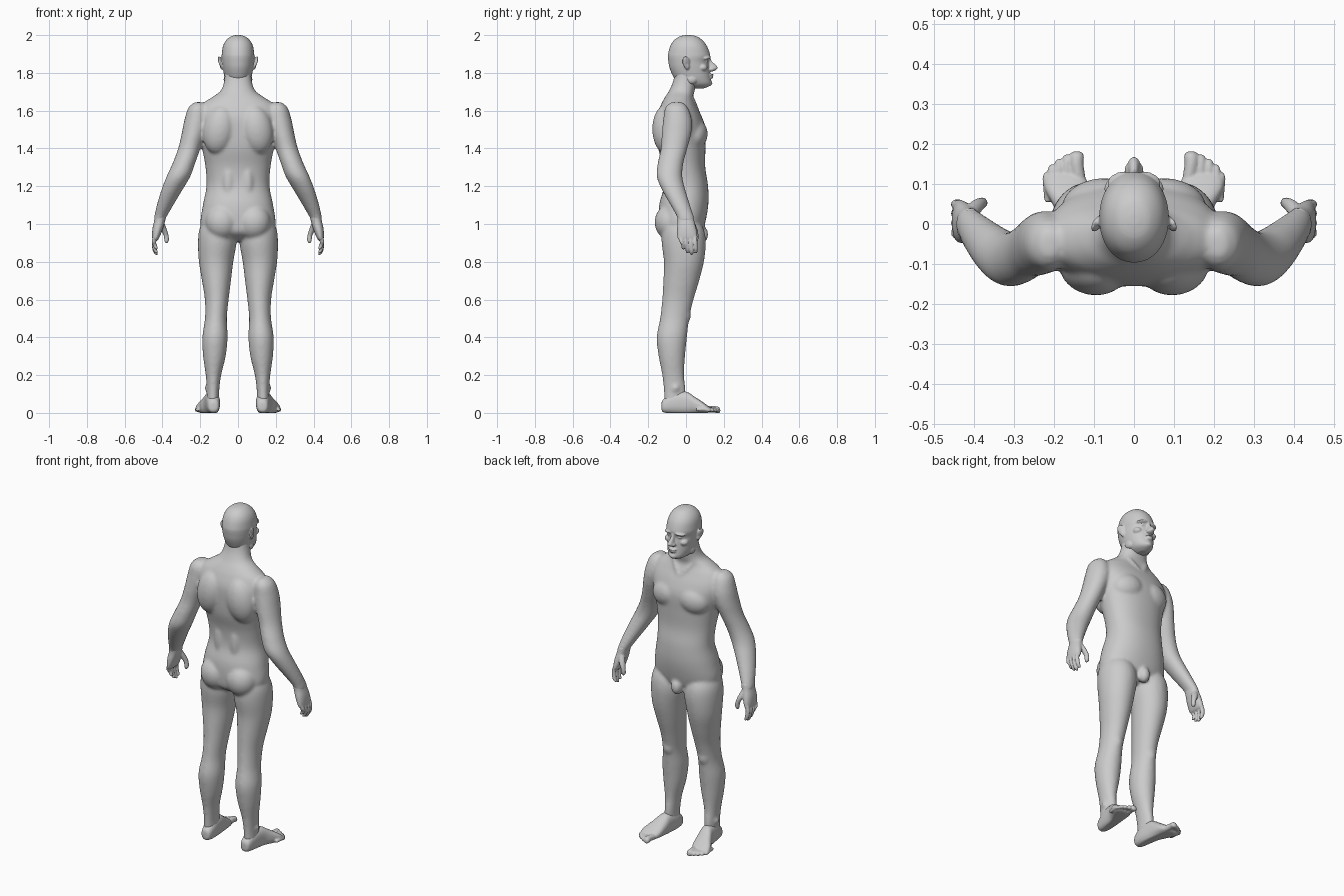
import bpy, bmesh, math
from mathutils import Matrix, Vector, Euler


def spline(rows, steps=5):
    """Catmull-Rom interpolation of a list of equal-length tuples."""
    out = []
    for i in range(len(rows) - 1):
        p0, p1 = rows[max(i - 1, 0)], rows[i]
        p2, p3 = rows[i + 1], rows[min(i + 2, len(rows) - 1)]
        for k in range(steps):
            t = k / steps
            out.append([0.5 * (2 * b + (c - a) * t + (2 * a - 5 * b + 4 * c - d) * t * t
                               + (3 * b - a - 3 * c + d) * t ** 3)
                        for a, b, c, d in zip(p0, p1, p2, p3)])
    return out + [list(rows[-1])]


def loft(bm, rows, axis='z', power=2.0, sides=32):
    """Closed tube through (x, y, z, r1, r2) sections, flat to the given axis."""
    rings = []
    for x, y, z, r1, r2 in spline(rows):
        r1, r2 = max(r1, .002), max(r2, .002)
        ring = []
        for k in range(sides):
            a = math.tau * k / sides
            c, s = math.cos(a), math.sin(a)
            u = r1 * math.copysign(abs(c) ** (2 / power), c)
            v = r2 * math.copysign(abs(s) ** (2 / power), s)
            co = (x + u, y + v, z) if axis == 'z' else (x + u, y, max(z + v, 0))
            ring.append(bm.verts.new(co))
        rings.append(ring)
    for a, b in zip(rings, rings[1:]):
        for k in range(sides):
            j = (k + 1) % sides
            bm.faces.new((a[k], a[j], b[j], b[k]))
    bm.faces.new(rings[0])
    bm.faces.new(rings[-1])


def blob(bm, loc, size, rot=(0, 0, 0)):
    """Ellipsoid, used for muscles and facial forms."""
    m = (Matrix.Translation(loc) @ Euler([math.radians(r) for r in rot]).to_matrix().to_4x4()
         @ Matrix.Diagonal(Vector((*size, 1))))
    bmesh.ops.create_uvsphere(bm, u_segments=32, v_segments=20, radius=1, matrix=m)


def finish(name, bm, voxel, smooth):
    """Mirror the half, fuse all the forms into one skin and soften the joins."""
    bmesh.ops.recalc_face_normals(bm, faces=bm.faces)
    me = bpy.data.meshes.new(name)
    bm.to_mesh(me)
    bm.free()
    me.shade_smooth()
    ob = bpy.data.objects.new(name, me)
    bpy.context.collection.objects.link(ob)
    mir = ob.modifiers.new("mirror", 'MIRROR')
    mir.use_mirror_merge = False
    rem = ob.modifiers.new("fuse", 'REMESH')
    rem.mode = 'VOXEL'
    rem.voxel_size = voxel
    rem.use_smooth_shade = True
    sm = ob.modifiers.new("soften", 'SMOOTH')
    sm.factor = 0.5
    sm.iterations = smooth
    return ob


# ---- body: torso with neck, arms, legs ----
bm = bmesh.new()
torso = [  # z, centre y, half width, half depth
    (.91, -.02, .06, .05), (.95, -.025, .16, .105), (1.0, -.022, .198, .122),
    (1.1, -.012, .186, .13), (1.2, 0, .167, .117), (1.3, -.01, .172, .112),
    (1.4, -.022, .19, .125), (1.5, -.025, .212, .13), (1.57, -.035, .222, .118),
    (1.63, -.04, .195, .093), (1.67, -.037, .14, .075), (1.705, -.022, .092, .068),
    (1.76, -.005, .073, .062), (1.84, .005, .068, .058)]
loft(bm, [(0, y, z, rx, ry) for z, y, rx, ry in torso], power=2.2, sides=48)
loft(bm, [  # arm
    (.21, -.05, 1.645, .02, .03), (.213, -.05, 1.615, .05, .06), (.22, -.045, 1.55, .064, .076),
    (.235, -.05, 1.48, .063, .078), (.258, -.063, 1.40, .059, .07), (.287, -.082, 1.32, .06, .068),
    (.316, -.087, 1.25, .063, .068), (.35, -.065, 1.18, .056, .062), (.386, -.03, 1.10, .044, .052),
    (.41, -.004, 1.04, .033, .045), (.418, 0, 1.01, .028, .044)])
loft(bm, [  # leg
    (.11, -.02, 1.03, .07, .08), (.11, -.015, .97, .095, .11), (.11, -.012, .9, .102, .117),
    (.116, -.011, .8, .091, .106), (.114, -.025, .7, .077, .095), (.1125, -.043, .6, .063, .083),
    (.117, -.06, .5, .058, .077), (.122, -.075, .4, .067, .08), (.125, -.075, .3, .06, .07),
    (.13, -.068, .2, .041, .058), (.132, -.06, .12, .033, .058), (.133, -.06, .06, .033, .055)])
blob(bm, (.092, .055, 1.475), (.09, .058, .075), (0, 15, -12))    # chest muscle
blob(bm, (.1, -.108, 1.5), (.085, .07, .13), (0, -10, 8))         # shoulder blade
blob(bm, (.085, -.083, 1.01), (.088, .083, .095))                 # buttock
blob(bm, (.05, -.075, 1.22), (.04, .05, .14))                     # lower back muscle
blob(bm, (.117, -.004, .52), (.035, .03, .05))                    # kneecap
blob(bm, (.035, .045, 1.64), (.012, .012, .07), (20, 35, 0))      # neck cord
blob(bm, (0, .082, .945), (.033, .036, .047))                     # groin
blob(bm, (.165, -.055, .13), (.012, .018, .02))                   # ankle bone
finish("body", bm, .008, 10)

# ---- head ----
bm = bmesh.new()
skull = [
    (2.0, .012, .012, .014), (1.992, .012, .04, .048), (1.97, .012, .065, .078),
    (1.94, .014, .08, .098), (1.90, .016, .086, .111), (1.882, .016, .0865, .112),
    (1.858, .014, .084, .107), (1.83, .018, .081, .106), (1.80, .025, .076, .102),
    (1.77, .035, .069, .096), (1.745, .05, .057, .084), (1.73, .058, .042, .066),
    (1.718, .06, .02, .035)]
loft(bm, [(0, y, z, rx, ry) for z, y, rx, ry in skull], power=2.1, sides=48)
loft(bm, [(0, .118, 1.88, .012, .012), (0, .124, 1.86, .01, .014), (0, .132, 1.84, .013, .029),
          (0, .138, 1.825, .018, .03), (0, .134, 1.813, .017, .02), (0, .13, 1.807, .008, .01)])
blob(bm, (.014, .135, 1.819), (.01, .016, .009))                  # nostril
blob(bm, (.034, .108, 1.881), (.034, .022, .010), (0, 8, -18))    # brow
blob(bm, (.033, .102, 1.860), (.015, .016, .010))                 # eye
blob(bm, (.048, .088, 1.828), (.026, .026, .02), (0, 0, -30))     # cheekbone
blob(bm, (0, .126, 1.789), (.026, .02, .007))                     # upper lip
blob(bm, (0, .126, 1.776), (.023, .018, .007))                    # lower lip
blob(bm, (0, .117, 1.746), (.026, .023, .017))                    # chin
blob(bm, (.058, .03, 1.765), (.018, .03, .025))                   # jaw corner
blob(bm, (.093, .0, 1.857), (.008, .021, .033), (12, 14, 22))     # ear
blob(bm, (.088, .006, 1.835), (.008, .012, .018), (12, 10, 15))   # ear lobe
finish("head", bm, .004, 4)

# ---- hands ----
bm = bmesh.new()
loft(bm, [(.408, -.004, 1.05, .028, .042), (.415, 0, 1.015, .029, .044),
          (.424, .003, .98, .028, .05), (.432, .006, .945, .023, .053),
          (.437, .008, .92, .016, .05), (.438, .008, .91, .006, .03)], power=2.3)
for y, tip in ((-.031, .865), (-.005, .845), (.021, .836), (.046, .845)):
    end = y * .85 + .012
    mid = (y + end) / 2
    loft(bm, [(.436, y, .94, .012, .012), (.445, mid, .905, .012, .0115),
              (.441, end, tip + .025, .0115, .011), (.433, end, tip + .006, .009, .009),
              (.43, end, tip, .003, .003)], sides=16)
loft(bm, [(.412, .02, 1.02, .016, .02), (.395, .042, .975, .017, .018), (.381, .052, .94, .013, .014),
          (.378, .052, .912, .012, .012), (.38, .05, .898, .004, .004)], sides=16)  # thumb
finish("hands", bm, .0035, 3)

# ---- feet ----
bm = bmesh.new()
loft(bm, [(.13, -.13, .035, .01, .015), (.13, -.12, .037, .028, .034), (.132, -.07, .05, .037, .055),
          (.14, 0, .052, .04, .06), (.152, .045, .04, .049, .046), (.165, .085, .028, .057, .032),
          (.171, .11, .02, .053, .022), (.173, .127, .016, .04, .012)], axis='y', power=2.4)
toes = ((.137, .143, .182, .0175), (.165, .167, .174, .0115), (.184, .187, .163, .0105),
        (.201, .205, .149, .010), (.214, .218, .130, .0095))  # base x, tip x, tip y, radius
for x0, x1, y1, r in toes:
    loft(bm, [(x0, y1 - .075, .018, r, r), (x1, y1 - .035, .019, r, r), (x1, y1 - .012, .015, r * 1.05, r * 1.05),
              (x1, y1 - .003, .013, r * .7, r * .7), (x1, y1, .012, r * .2, r * .2)], axis='y', sides=16)
finish("feet", bm, .004, 4)
